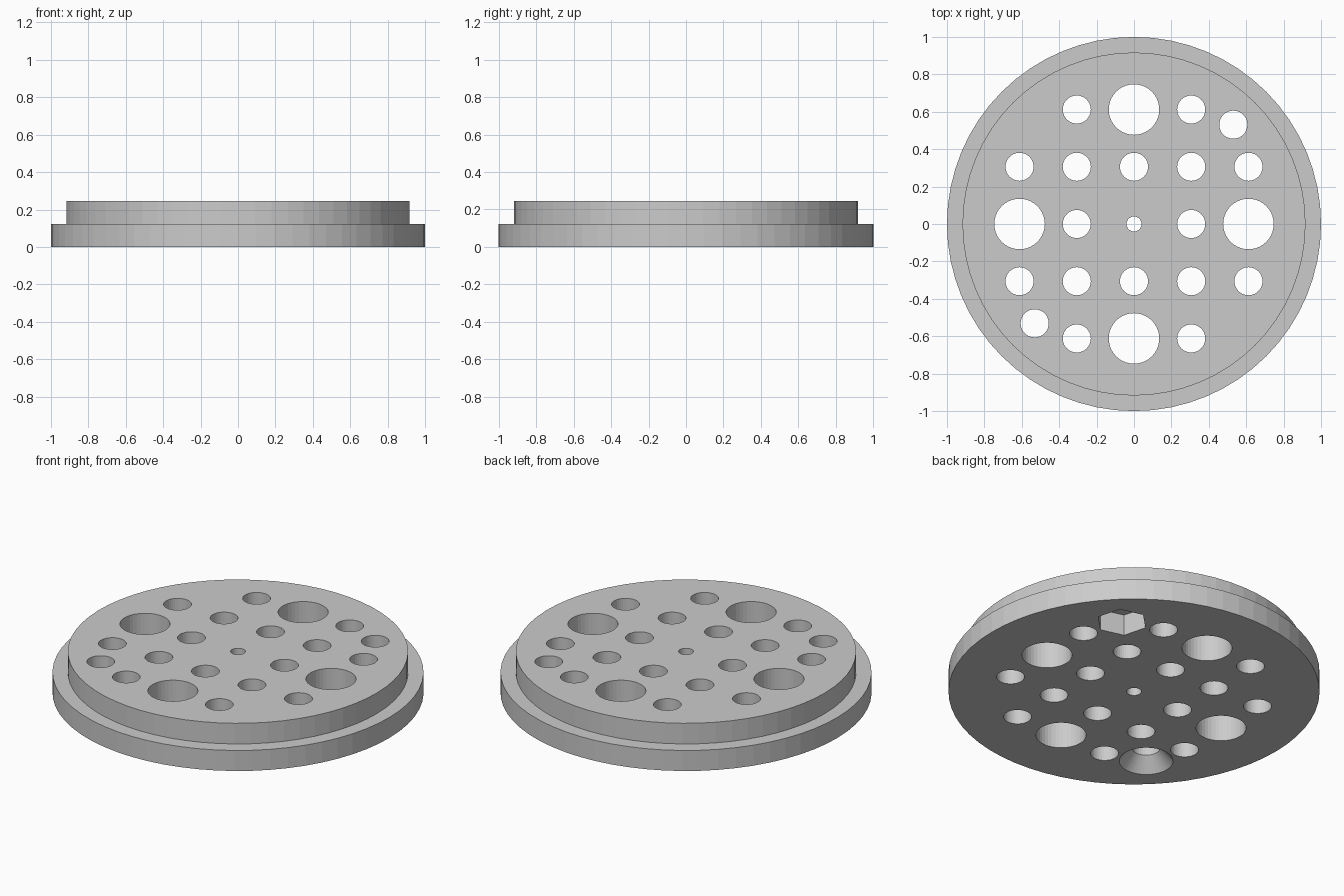
import bpy, math

cube = bpy.data.objects.get("Cube")
if cube:
    bpy.data.objects.remove(cube, do_unlink=True)

PITCH = 0.306
STEP, TOP = 0.122, 0.245
DIAG = 0.531

grey = bpy.data.materials.new("plain grey")
grey.use_nodes = True
grey.diffuse_color = (0.6, 0.6, 0.6, 1)
grey.node_tree.nodes["Principled BSDF"].inputs["Base Color"].default_value = (0.6, 0.6, 0.6, 1)


def lathe(name, profile, sides, x=0, y=0, turn=0):
    """Closed solid turned from (radius, height) pairs, bottom to top."""
    verts, faces = [], []
    for r, z in profile:
        for k in range(sides):
            a = turn + math.tau * k / sides
            verts.append((x + r * math.cos(a), y + r * math.sin(a), z))
    for level in range(len(profile) - 1):
        low, high = level * sides, (level + 1) * sides
        for k in range(sides):
            n = (k + 1) % sides
            faces.append((low + k, low + n, high + n, high + k))
    faces.append(tuple(reversed(range(sides))))
    faces.append(tuple(range(len(verts) - sides, len(verts))))
    mesh = bpy.data.meshes.new(name)
    mesh.from_pydata(verts, [], faces)
    mesh.materials.append(grey)
    obj = bpy.data.objects.new(name, mesh)
    bpy.context.collection.objects.link(obj)
    return obj


def cut(target, cutter):
    """Subtract the cutter, then discard it."""
    cutter.hide_render = True
    mod = target.modifiers.new("cut", 'BOOLEAN')
    mod.operation, mod.solver, mod.object = 'DIFFERENCE', 'EXACT', cutter
    bpy.context.view_layer.objects.active = target
    bpy.ops.object.modifier_apply(modifier=mod.name)
    bpy.data.objects.remove(cutter, do_unlink=True)


def drill(target, r, x, y):
    cut(target, lathe("hole_cutter", [(r, -0.1), (r, TOP + 0.1)], 40, x, y))


# Stepped disc: wide flange below, narrower boss above
plate = lathe("stepped_disc", [(1, 0), (1, STEP), (0.917, STEP), (0.917, TOP)], 64)

# Square grid of through holes, without its four corners
for i in range(-2, 3):
    for j in range(-2, 3):
        reach = abs(i) + abs(j)
        if reach == 4:
            continue
        straight_out = reach == 2 and i * j == 0
        radius = 0.04 if reach == 0 else 0.135 if straight_out else 0.075
        drill(plate, radius, i * PITCH, j * PITCH)

# Nut hole with a hexagonal pocket underneath
drill(plate, 0.075, DIAG, DIAG)
cut(plate, lathe("nut_cutter", [(0.14, -0.1), (0.14, 0.125)], 6, DIAG, DIAG, math.pi / 4))

# Screw hole with a countersink underneath
cut(plate, lathe("screw_cutter",
                 [(0.145, -0.1), (0.145, 0), (0.075, 0.08), (0.075, TOP + 0.1)],
                 40, -DIAG, -DIAG))
